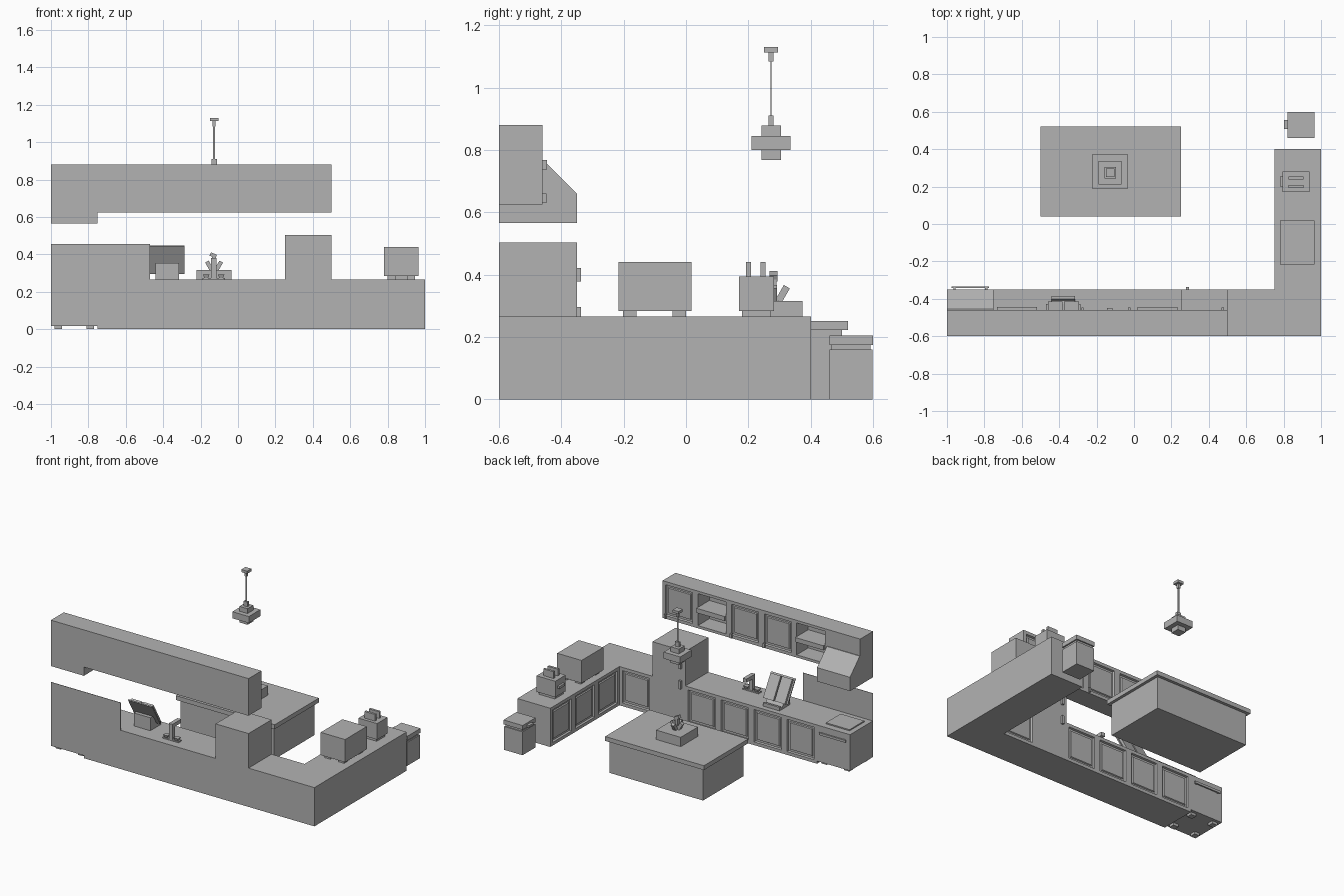
import bpy, bmesh, math
from mathutils import Matrix, Vector

if "Cube" in bpy.data.objects:
    bpy.data.objects.remove(bpy.data.objects["Cube"])

gray = bpy.data.materials.new("plain_gray")
gray.diffuse_color = (0.45, 0.45, 0.45, 1)
gray.use_nodes = True
gray.node_tree.nodes["Principled BSDF"].inputs["Base Color"].default_value = gray.diffuse_color


def finish(name, bm):
    me = bpy.data.meshes.new(name)
    bm.normal_update()
    bm.to_mesh(me)
    bm.free()
    me.materials.append(gray)
    ob = bpy.data.objects.new(name, me)
    bpy.context.collection.objects.link(ob)
    return ob


def box(name, x, y, z, taper=1.0, rot=None):
    """Box from ranges; taper scales the bottom, rot = (axis, degrees)."""
    bm = bmesh.new()
    bmesh.ops.create_cube(bm, size=1)
    size = Vector((x[1] - x[0], y[1] - y[0], z[1] - z[0]))
    mid = Vector((sum(x), sum(y), sum(z))) / 2
    for v in bm.verts:
        if v.co.z < 0:
            v.co.x *= taper
            v.co.y *= taper
    r = Matrix.Rotation(math.radians(rot[1]), 4, rot[0]) if rot else Matrix()
    bm.transform(Matrix.Translation(mid) @ r @ Matrix.Diagonal((*size, 1)))
    return finish(name, bm)


def square(name, cx, cy, w, z, taper=1.0):
    return box(name, (cx - w / 2, cx + w / 2), (cy - w / 2, cy + w / 2), z, taper)


def prism(name, profile, x):
    """Side profile (y, z) extruded along x."""
    bm = bmesh.new()
    f = bm.faces.new([bm.verts.new((x[0], y, z)) for y, z in profile])
    r = bmesh.ops.extrude_face_region(bm, geom=[f])
    bmesh.ops.translate(bm, vec=(x[1] - x[0], 0, 0),
                        verts=[v for v in r["geom"] if isinstance(v, bmesh.types.BMVert)])
    bmesh.ops.recalc_face_normals(bm, faces=bm.faces)
    return finish(name, bm)


def cabinet_run(name, origin, u, w, kinds, height, depth, cell=0.25):
    """Row of cells seen from the front: d = panelled door, o = open cavity."""
    u, w, up = Vector(u), Vector(w), Vector((0, 0, 1))
    bm = bmesh.new()
    n = len(kinds)
    o = Vector(origin)
    low = [bm.verts.new(o + u * cell * i) for i in range(n + 1)]
    top = [bm.verts.new(o + u * cell * i + up * height) for i in range(n + 1)]
    front = [bm.faces.new((low[i], low[i + 1], top[i + 1], top[i])) for i in range(n)]
    # carcass behind the front faces
    lb = [bm.verts.new(v.co - w * depth) for v in low]
    tb = [bm.verts.new(v.co - w * depth) for v in top]
    for i in range(n):
        bm.faces.new((lb[i + 1], lb[i], tb[i], tb[i + 1]))
        bm.faces.new((top[i], top[i + 1], tb[i + 1], tb[i]))
        bm.faces.new((lb[i], lb[i + 1], low[i + 1], low[i]))
    bm.faces.new((lb[0], low[0], top[0], tb[0]))
    bm.faces.new((low[n], lb[n], tb[n], top[n]))
    bm.normal_update()
    # recessed groove with a raised panel, or a deep open cavity
    for f, k in zip(front, kinds):
        steps = [(0.022, 0), (0.004, -0.012), (0.012, 0), (0.004, 0.007)]
        if k == "o":
            steps = [(0.018, 0), (0.0001, -depth + 0.015)]
        for thick, move in steps:
            bmesh.ops.inset_individual(bm, faces=[f], thickness=thick, use_even_offset=True)
            bmesh.ops.translate(bm, verts=f.verts, vec=w * move)
    return finish(name, bm)


TOP = 0.266
BACK, LEFT = (-1, 0, 0), (0, -1, 0)

# base cabinets in an L shape
cabinet_run("long_base_cabinets", (0.25, -0.35, 0), BACK, (0, 1, 0), "dddd", TOP, 0.25)
cabinet_run("short_base_cabinet", (0.75, -0.35, 0), BACK, (0, 1, 0), "d", TOP, 0.25)
cabinet_run("side_base_cabinets", (0.75, 0.40, 0), LEFT, (-1, 0, 0), "ddd", TOP, 0.25)
box("corner_counter", (0.75, 1), (-0.6, -0.35), (0, TOP))

# wall cabinets with open shelves, and their small knobs
cabinet_run("wall_cabinets", (0.5, -0.46, 0.625), BACK, (0, 1, 0), "doddo", 0.255, 0.14)
for x in (0.125, -0.625):
    box("open_shelf", (x - 0.107, x + 0.107), (-0.585, -0.445), (0.737, 0.768))
for x in (0.475, -0.025, -0.275):
    box("wall_door_knob", (x - 0.006, x + 0.006), (-0.46, -0.447), (0.63, 0.66))

# stove hood, splash panel, stove
prism("stove_hood", [(-0.6, 0.565), (-0.35, 0.565), (-0.35, 0.66), (-0.455, 0.765),
                     (-0.46, 0.765), (-0.46, 0.88), (-0.6, 0.88)], (-1, -0.75))
box("splash_panel", (-1, -0.47), (-0.6, -0.597), (TOP, 0.455))
box("stove", (-1, -0.75), (-0.6, -0.35), (0.018, TOP))
box("cooktop", (-0.965, -0.785), (-0.555, -0.395), (TOP, 0.274))
for x in (-0.96, -0.79):
    for y in (-0.56, -0.39):
        square("stove_foot", x, y, 0.04, (0, 0.018))
    box("oven_handle_mount", (x - 0.006, x + 0.006), (-0.35, -0.34), (0.212, 0.224))
box("oven_handle", (-0.975, -0.775), (-0.343, -0.334), (0.21, 0.226))

# fridge
box("fridge", (0.25, 0.5), (-0.6, -0.35), (0, 0.503))
for z in ((0.378, 0.422), (0.24, 0.296)):
    box("fridge_handle", (0.277, 0.293), (-0.35, -0.336), z)

# kitchen island
box("island_top", (-0.5, 0.25), (0.04, 0.52), (0.222, 0.252))
box("island_body", (-0.48, 0.23), (0.06, 0.50), (0, 0.222))

# planter with stems on the island
PX, PY = -0.128, 0.28
square("planter", PX, PY, 0.187, (0.252, 0.316))
box("plant_stem", (-0.14, -0.118), (0.27, 0.29), (0.316, 0.39))
for dx, dy, ax, deg in ((0.025, 0, "Y", 30), (-0.025, 0, "Y", -30),
                        (0, 0.03, "X", -30), (0, -0.03, "X", 30)):
    x, y = PX + dx, PY + dy
    box("plant_leaf", (x - 0.011, x + 0.011), (y - 0.011, y + 0.011), (0.312, 0.365),
        rot=(ax, deg))
box("plant_tip", (-0.15, -0.115), (0.267, 0.293), (0.385, 0.405), rot=("Y", 25))

# hanging lamp
square("lamp_shade", PX, 0.273, 0.125, (0.80, 0.845))
for z in ((0.768, 0.80), (0.845, 0.878)):
    square("lamp_core", PX, 0.273, 0.062, z)
box("lamp_socket", (PX - 0.015, PX + 0.015), (0.265, 0.281), (0.878, 0.91))
box("lamp_rod", (PX - 0.006, PX + 0.006), (0.2715, 0.2745), (0.91, 1.083))
square("lamp_canopy_stem", PX, 0.273, 0.016, (1.083, 1.112))
square("lamp_canopy", PX, 0.273, 0.045, (1.112, 1.13))

# tap on the counter
box("tap_base", (-0.19, -0.07), (-0.545, -0.515), (TOP, 0.274))
box("tap_column", (-0.144, -0.116), (-0.545, -0.517), (0.274, 0.38))
box("tap_spout", (-0.144, -0.116), (-0.517, -0.45), (0.355, 0.38))
for x in (-0.17, -0.09):
    square("tap_knob", x, -0.53, 0.034, (0.274, 0.292), 0.6)

# cookbook on a sloped stand
prism("book_stand", [(-0.5, TOP), (-0.385, TOP), (-0.385, 0.29), (-0.40, 0.29),
                     (-0.41, 0.275), (-0.475, 0.355), (-0.5, 0.355)], (-0.44, -0.315))
for i, (x, t) in enumerate((((-0.47, -0.285), 0.008), ((-0.46, -0.382), 0.02),
                            ((-0.373, -0.295), 0.02))):
    off = 0.0 if i == 0 else 0.012
    box("book_cover" if i == 0 else "book_pages", x,
        (-0.475 + off - t / 2, -0.475 + off + t / 2),
        (0.285 + off / 2, 0.457 + off / 2 - (0.01 if i else 0)), rot=("X", 30))

# microwave on feet
box("microwave", (0.78, 0.965), (-0.217, 0.018), (0.284, 0.44))
for x in (0.82, 0.925):
    for y in (-0.18, -0.022):
        square("microwave_foot", x, y, 0.044, (TOP, 0.284))

# toaster with two slices
box("toaster", (0.795, 0.937), (0.17, 0.282), (0.284, 0.394))
box("toaster_base", (0.805, 0.927), (0.18, 0.272), (TOP, 0.284))
box("toaster_lever", (0.78, 0.795), (0.20, 0.255), (0.335, 0.352))
for y in (0.2, 0.247):
    box("toast_slice", (0.827, 0.905), (y - 0.008, y + 0.008), (0.39, 0.44))

# waste bin with lid
box("bin_body", (0.822, 0.962), (0.46, 0.598), (0, 0.16))
box("bin_neck", (0.83, 0.955), (0.467, 0.591), (0.16, 0.175))
box("bin_lid", (0.82, 0.965), (0.46, 0.6), (0.175, 0.205))
box("bin_handle", (0.802, 0.82), (0.507, 0.555), (0.178, 0.192))
